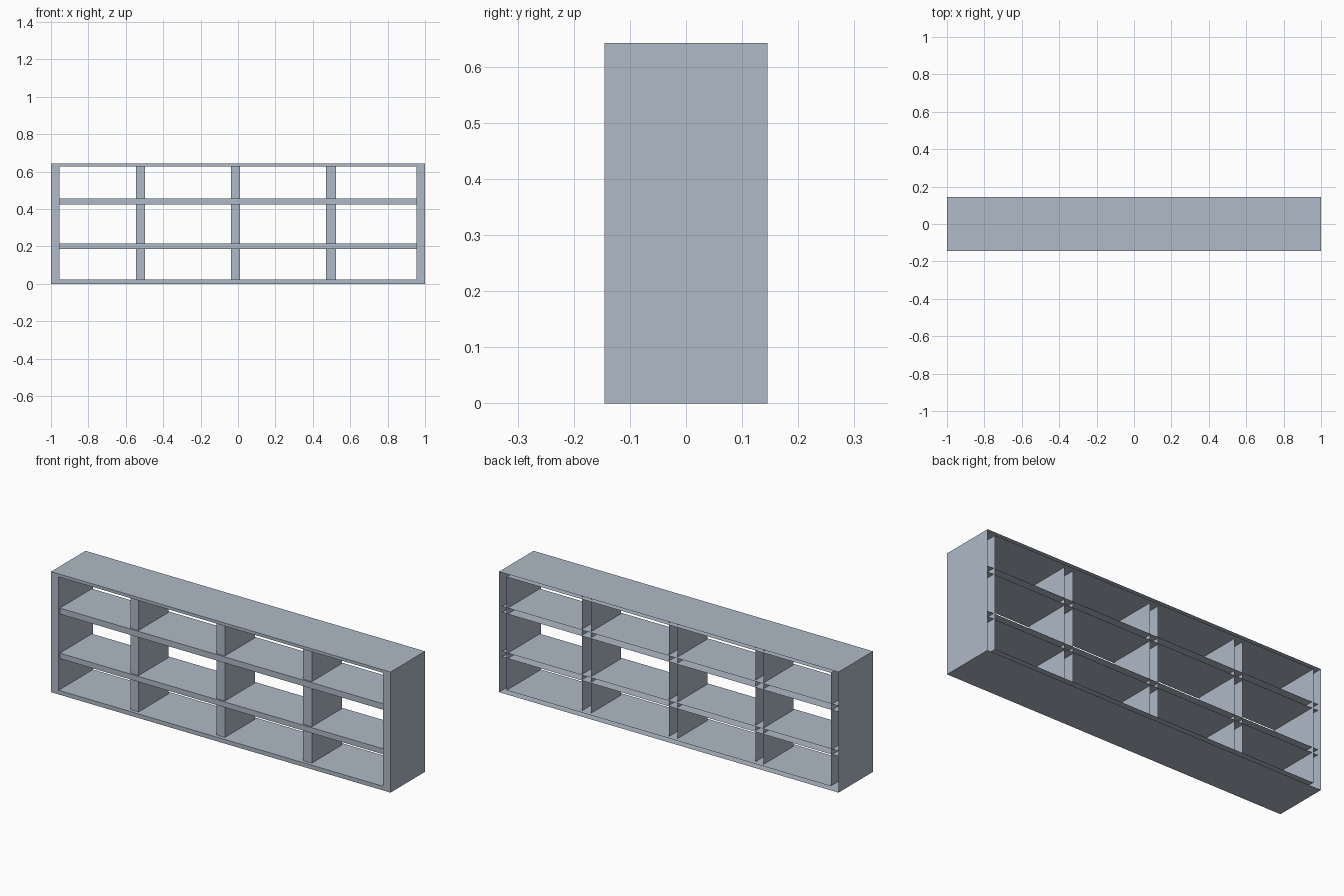
import bpy

if "Cube" in bpy.data.objects:
    bpy.data.objects.remove(bpy.data.objects["Cube"])

mat = bpy.data.materials.new("blue grey paint")
mat.diffuse_color = (0.43, 0.49, 0.57, 1.0)
mat.use_nodes = True
mat.node_tree.nodes["Principled BSDF"].inputs["Base Color"].default_value = mat.diffuse_color


def add_mesh(name, verts, faces):
    me = bpy.data.meshes.new(name)
    me.from_pydata(verts, [], faces)
    me.materials.append(mat)
    ob = bpy.data.objects.new(name, me)
    bpy.context.collection.objects.link(ob)
    return ob


def rect(x0, x1, z0, z1, y):
    """Corners counter-clockwise as seen from the front."""
    return [(x0, y, z0), (x1, y, z0), (x1, y, z1), (x0, y, z1)]


def hollow_board(name, x0, x1, z0, z1, y, skip=()):
    """Board with a front face and four long sides, open at the back."""
    verts = rect(x0, x1, z0, z1, -y) + rect(x0, x1, z0, z1, y)
    faces = [(0, 1, 2, 3)]
    for i in range(4):
        if i not in skip:
            j = (i + 1) % 4
            faces.append((i, i + 4, j + 4, j))
    return add_mesh(name, verts, faces)


# Outer case: outer shell, front rim and inner lining, open at the back
D = 0.145
outer = (-1.0, 1.0, 0.0, 0.642)
inner = (-0.955, 0.955, 0.022, 0.626)
v = rect(*outer, -D) + rect(*outer, D) + rect(*inner, -D) + rect(*inner, D)
f = []
for i in range(4):
    j = (i + 1) % 4
    f.append((i, i + 4, j + 4, j))            # outer wall
    f.append((i, j, j + 8, i + 8))            # front rim
    f.append((i + 8, j + 8, j + 12, i + 12))  # inner lining
add_mesh("case", v, f)

# Two long shelves, slightly recessed, ends tucked into the side walls
for name, z0, z1 in (("lower_shelf", 0.187, 0.216), ("upper_shelf", 0.424, 0.456)):
    hollow_board(name, -0.99, 0.99, z0, z1, 0.135, skip=(1, 3))

# Three upright dividers, recessed a little further
for name, x0, x1 in (("left_divider", -0.546, -0.497),
                     ("middle_divider", -0.037, 0.011),
                     ("right_divider", 0.471, 0.523)):
    hollow_board(name, x0, x1, 0.012, 0.634, 0.126, skip=(0, 2))
